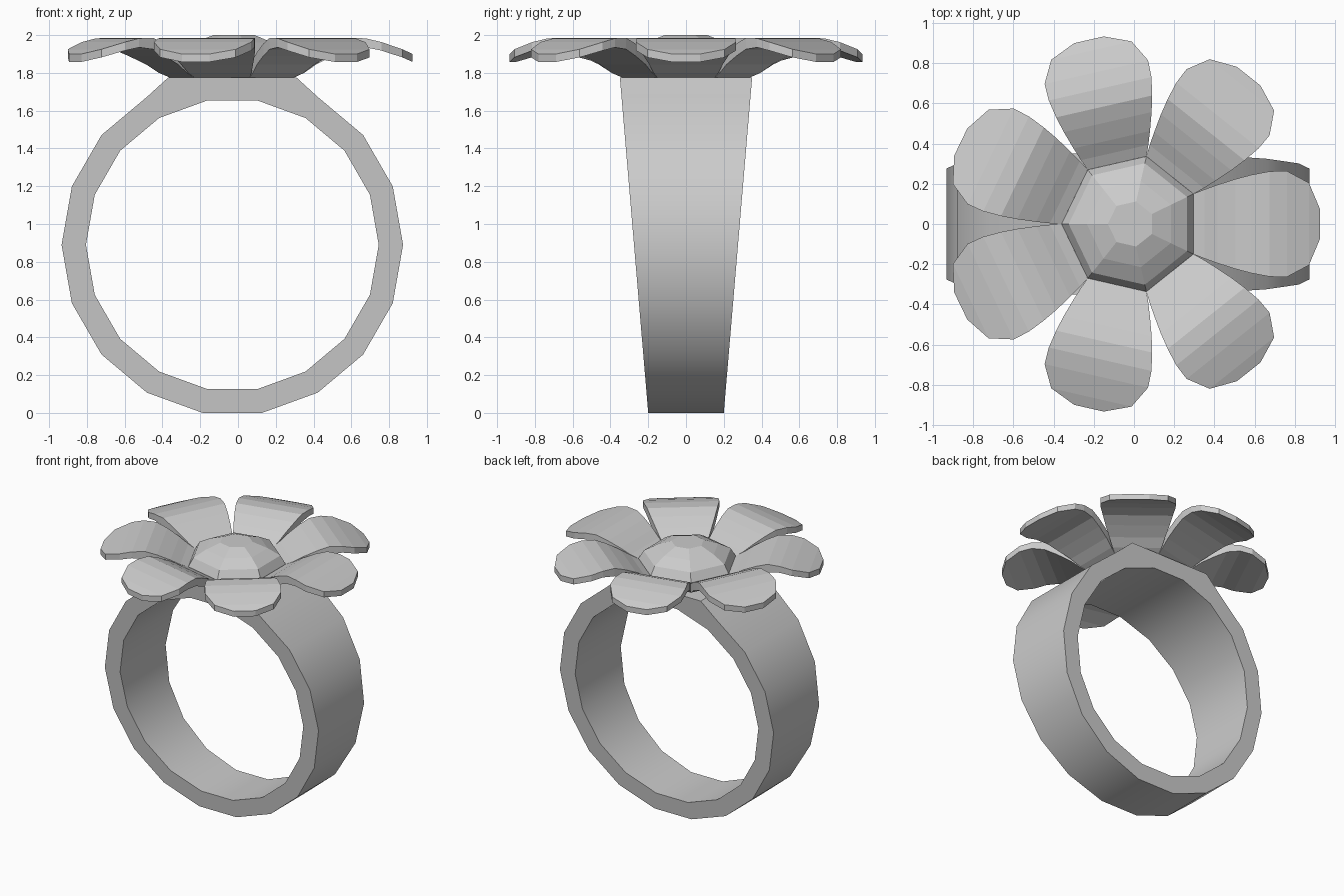
import bpy, bmesh
from math import cos, sin, pi, radians

if "Cube" in bpy.data.objects:
    bpy.data.objects.remove(bpy.data.objects["Cube"])

CX = -0.03          # band centre in x
FX = -0.015         # flower centre in x
N = 7               # petals and hub sides


def make_object(name, verts, faces):
    me = bpy.data.meshes.new(name)
    me.from_pydata(verts, [], faces)
    bm = bmesh.new()
    bm.from_mesh(me)
    bmesh.ops.recalc_face_normals(bm, faces=bm.faces)
    bm.to_mesh(me)
    bm.free()
    ob = bpy.data.objects.new(name, me)
    bpy.context.collection.objects.link(ob)
    return ob


# Band: 18-sided hoop, tapering in width towards the bottom, flat seat on top
def band():
    def half_width(z):
        return 0.2 + 0.15 * z / 1.775
    verts, faces = [], []
    for i in range(18):
        a = radians(20 * i)
        for r in (0.904, 0.775):
            x, z = CX + r * cos(a), 0.89 + r * sin(a)
            if r > 0.8 and i in (4, 5):           # widened seat corners
                x, z = CX + (0.34 if i == 4 else -0.34), 1.775
            z = max(z, 0)
            for s in (-1, 1):
                verts.append((x, s * half_width(z), z))
    for i in range(18):
        a, b = 4 * i, 4 * ((i + 1) % 18)
        # order per station: outer front, outer back, inner front, inner back
        for p, q in ((0, 1), (1, 3), (3, 2), (2, 0)):
            faces.append((a + p, a + q, b + q, b + p))
    ob = make_object("band", verts, faces)
    bpy.context.view_layer.objects.active = ob
    ob.select_set(True)
    bpy.ops.object.shade_smooth_by_angle(angle=radians(35))
    ob.select_set(False)


# Flower centre: stacked heptagon rings
def hub():
    rings = [(0.345, 1.775), (0.345, 1.85), (0.31, 1.91), (0.22, 1.96), (0.115, 2.0)]
    verts = [(FX + r * cos(2 * pi * (i + 0.5) / N), r * sin(2 * pi * (i + 0.5) / N), z)
             for r, z in rings for i in range(N)]
    faces = [(k * N + i, k * N + (i + 1) % N, (k + 1) * N + (i + 1) % N, (k + 1) * N + i)
             for k in range(len(rings) - 1) for i in range(N)]
    faces += [tuple(range(N)), tuple(range((len(rings) - 1) * N, len(rings) * N))]
    make_object("flower_centre", verts, faces)


# Petal stations: radius, half width, top z, bottom z
STATIONS = [(0.311, 0.150, 1.845, 1.775), (0.365, 0.172, 1.87, 1.80),
            (0.43, 0.195, 1.91, 1.845), (0.52, 0.224, 1.955, 1.89),
            (0.60, 0.245, 1.985, 1.925), (0.69, 0.262, 1.983, 1.935),
            (0.775, 0.264, 1.963, 1.918), (0.885, 0.205, 1.925, 1.882),
            (0.94, 0.075, 1.90, 1.858)]


def petal(k):
    c, s = cos(2 * pi * k / N), sin(2 * pi * k / N)
    verts, faces = [], []
    for r, w, top, bot in STATIONS:
        for y, z in ((-w, top), (w, top), (w, bot), (-w, bot)):
            verts.append((FX + r * c - y * s, r * s + y * c, z))
    n = len(STATIONS)
    for i in range(n - 1):
        a = 4 * i
        for p in range(4):
            q = (p + 1) % 4
            faces.append((a + p, a + q, a + 4 + q, a + 4 + p))
    faces += [(0, 1, 2, 3), tuple(range(4 * n - 4, 4 * n))]
    make_object(f"petal_{k + 1}", verts, faces)


band()
hub()
for k in range(N):
    petal(k)
